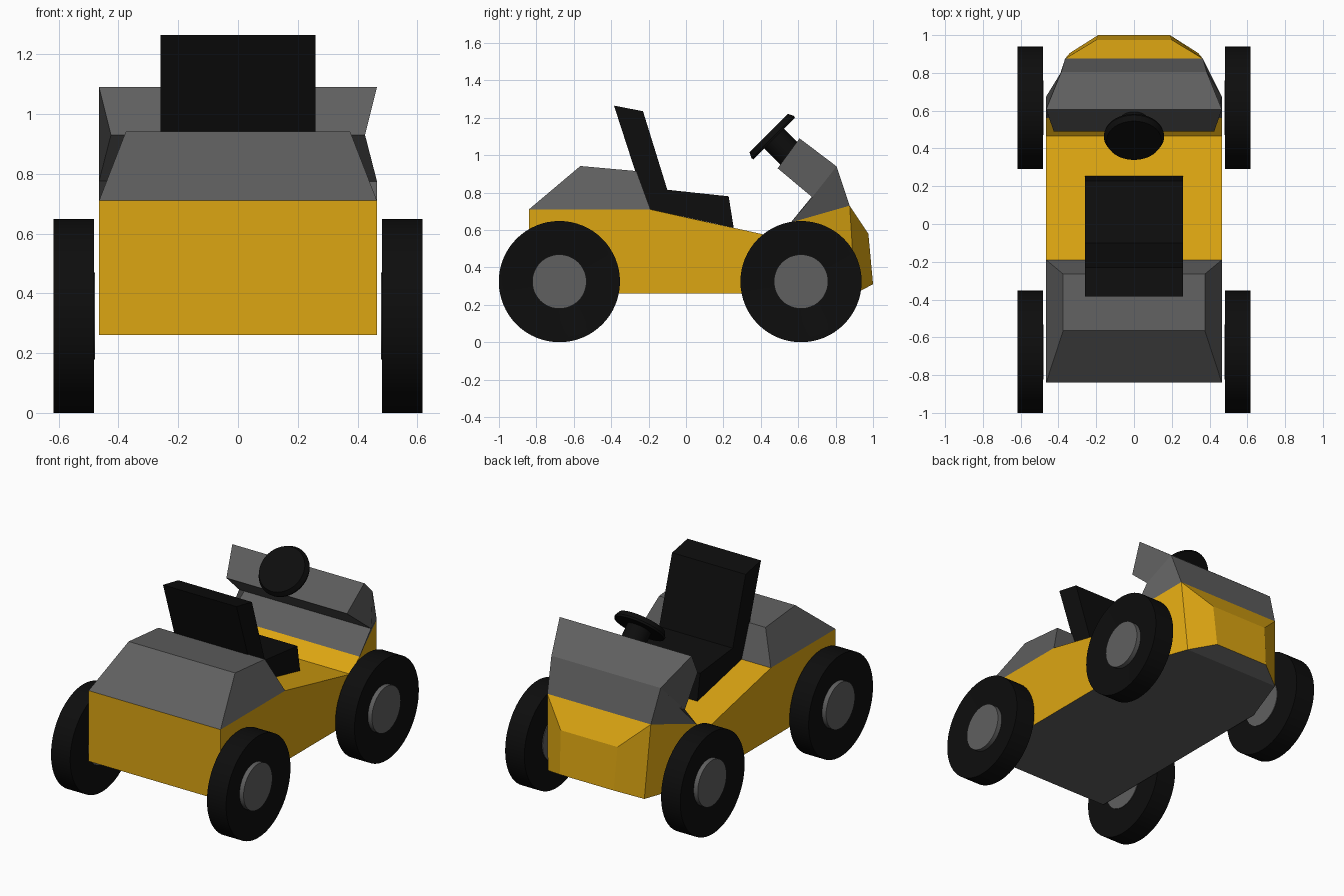
import bpy, bmesh, math
from mathutils import Vector

if "Cube" in bpy.data.objects:
    bpy.data.objects.remove(bpy.data.objects["Cube"])


def material(name, color):
    m = bpy.data.materials.new(name)
    m.diffuse_color = (*color, 1)
    m.use_nodes = True
    m.node_tree.nodes["Principled BSDF"].inputs["Base Color"].default_value = m.diffuse_color
    return m


YELLOW = material("yellow paint", (0.72, 0.38, 0.006))
GREY = material("grey plastic", (0.115, 0.115, 0.115))
BLACK = material("black rubber", (0.004, 0.004, 0.004))


def finish(name, bm, *mats):
    bmesh.ops.recalc_face_normals(bm, faces=bm.faces)
    me = bpy.data.meshes.new(name)
    for m in mats:
        me.materials.append(m)
    if len(mats) > 1:  # second material goes on the underside
        for f in bm.faces:
            f.material_index = 1 if f.normal.z < -0.5 else 0
    bm.to_mesh(me)
    bm.free()
    ob = bpy.data.objects.new(name, me)
    bpy.context.collection.objects.link(ob)
    return ob


def shell(name, ring, sides, *mats):
    """Closed side profile of (y, z, half width), mirrored in x; sides index the ring."""
    bm = bmesh.new()
    left = [bm.verts.new((-w, y, z)) for y, z, w in ring]
    right = [bm.verts.new((w, y, z)) for y, z, w in ring]
    n = len(ring)
    for i in range(n):
        j = (i + 1) % n
        bm.faces.new((left[i], left[j], right[j], right[i]))
    for s in sides:
        bm.faces.new([left[i] for i in s])
        bm.faces.new([right[i] for i in reversed(s)])
    return finish(name, bm, *mats)


def lathe(name, profile, origin, axis, mat, segments=48):
    """Revolve (radius, distance) points around an axis, with flat end caps."""
    bm = bmesh.new()
    turn = Vector(axis).to_track_quat('Z', 'Y')
    rings = []
    for r, d in profile:
        rings.append([bm.verts.new(Vector(origin) + turn @ Vector((
            r * math.cos(2 * math.pi * k / segments),
            r * math.sin(2 * math.pi * k / segments), d))) for k in range(segments)])
    for a, b in zip(rings, rings[1:]):
        for k in range(segments):
            m = (k + 1) % segments
            bm.faces.new((a[k], a[m], b[m], b[k]))
    bm.faces.new(rings[0][::-1])
    bm.faces.new(rings[-1])
    ob = finish(name, bm, mat)
    bpy.ops.object.select_all(action='DESELECT')
    ob.select_set(True)
    bpy.context.view_layer.objects.active = ob
    bpy.ops.object.shade_smooth_by_angle(angle=math.radians(25))
    return ob


W = 0.465

# Yellow body tub with tapered nose and grey underside
shell("body", [(-.84, .26, W), (.56, .26, W), (.905, .26, .34), (1, .31, .19),
               (.975, .58, .2), (.875, .73, .365), (.56, .64, W), (.465, .565, W),
               (-.19, .71, W), (-.84, .71, W)],
      [(0, 1, 6, 7, 8, 9), (1, 2, 5, 6), (2, 3, 4, 5)], YELLOW, GREY)

# Rear engine cover
shell("rear_cover", [(-.84, .71, W), (-.565, .942, .375), (-.265, .915, .375), (-.19, .71, W)],
      [(0, 1, 2, 3)], GREY)

# Dashboard cowl
shell("dashboard", [(.607, 1.09, W), (.805, .94, .385), (.875, .73, .365),
                    (.56, .64, W), (.675, .775, W), (.49, .93, .425)],
      [(0, 1, 4, 5), (1, 2, 3, 4)], GREY)

# Seat
shell("seat", [(y, z, .259) for y, z in ((.255, .612), (.228, .78), (-.1, .815), (-.23, 1.235),
                                         (-.385, 1.265), (-.27, .91), (-.19, .71))],
      [range(7)], BLACK)

# Steering wheel and column
tilt = (0, 1, -1)
lathe("steering_wheel", [(.145, 0), (.16, .03), (.157, .042)], (0, .442, 1.118), tilt, BLACK)
lathe("steering_column", [(.075, .03), (.075, .2)], (0, .442, 1.118), tilt, BLACK, 32)

# Four wheels: dished tyres with hubs
for end, y in (("rear", -.677), ("front", .615)):
    for side, s in (("left", -1), ("right", 1)):
        centre = (0, y, .324)
        lathe(f"{end}_{side}_tyre", [(.14, .482), (.324, .482), (.324, .617), (.3, .617), (.14, .585)],
              centre, (s, 0, 0), BLACK, 64)
        lathe(f"{end}_{side}_hub", [(.145, .478), (.145, .615)], centre, (s, 0, 0), GREY)
